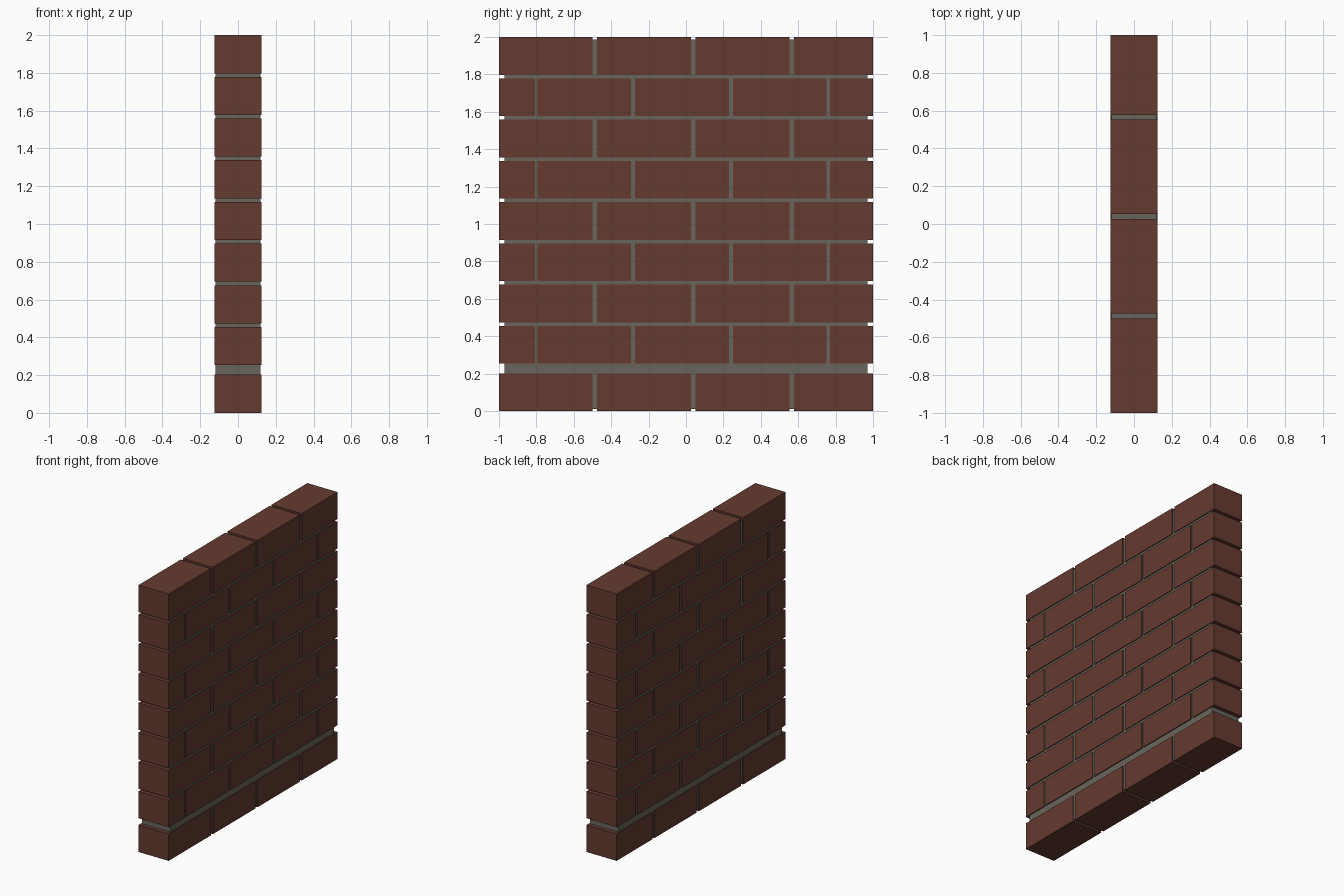
import bpy

if "Cube" in bpy.data.objects:
    bpy.data.objects.remove(bpy.data.objects["Cube"])


def material(name, color):
    m = bpy.data.materials.new(name)
    m.diffuse_color = (*color, 1)
    m.use_nodes = True
    m.node_tree.nodes["Principled BSDF"].inputs["Base Color"].default_value = m.diffuse_color
    return m


brick_mat = material("brick_red", (0.13, 0.043, 0.03))
mortar_mat = material("mortar_grey", (0.135, 0.13, 0.105))


def box(name, x, y, z, mat):
    """Flat-faced box spanning the given (min, max) ranges."""
    bpy.ops.mesh.primitive_cube_add(size=1, location=[(a + b) / 2 for a, b in (x, y, z)])
    ob = bpy.context.object
    ob.name = name
    ob.scale = [b - a for a, b in (x, y, z)]
    bpy.ops.object.transform_apply(location=False, rotation=False, scale=True)
    ob.data.materials.append(mat)


# Recessed mortar core
box("mortar_core", (-0.118, 0.118), (-0.97, 0.97), (0.012, 1.986), mortar_mat)

# Two alternating bond patterns, as brick spans along y
full_course = [(-1, -0.5), (-0.475, 0.027), (0.052, 0.553), (0.578, 1)]
offset_course = [(-1, -0.808), (-0.793, -0.293), (-0.272, 0.229), (0.25, 0.75), (0.771, 1)]

# Nine courses, with a wider joint above the lowest one
height = 0.202
for row in range(9):
    z0 = 0 if row == 0 else 0.253 + (row - 1) * 0.2207
    z1 = 2 if row == 8 else z0 + height
    for i, span in enumerate(offset_course if row % 2 else full_course):
        box(f"brick_course_{row + 1}_{i + 1}", (-0.125, 0.125), span, (z0, z1), brick_mat)
